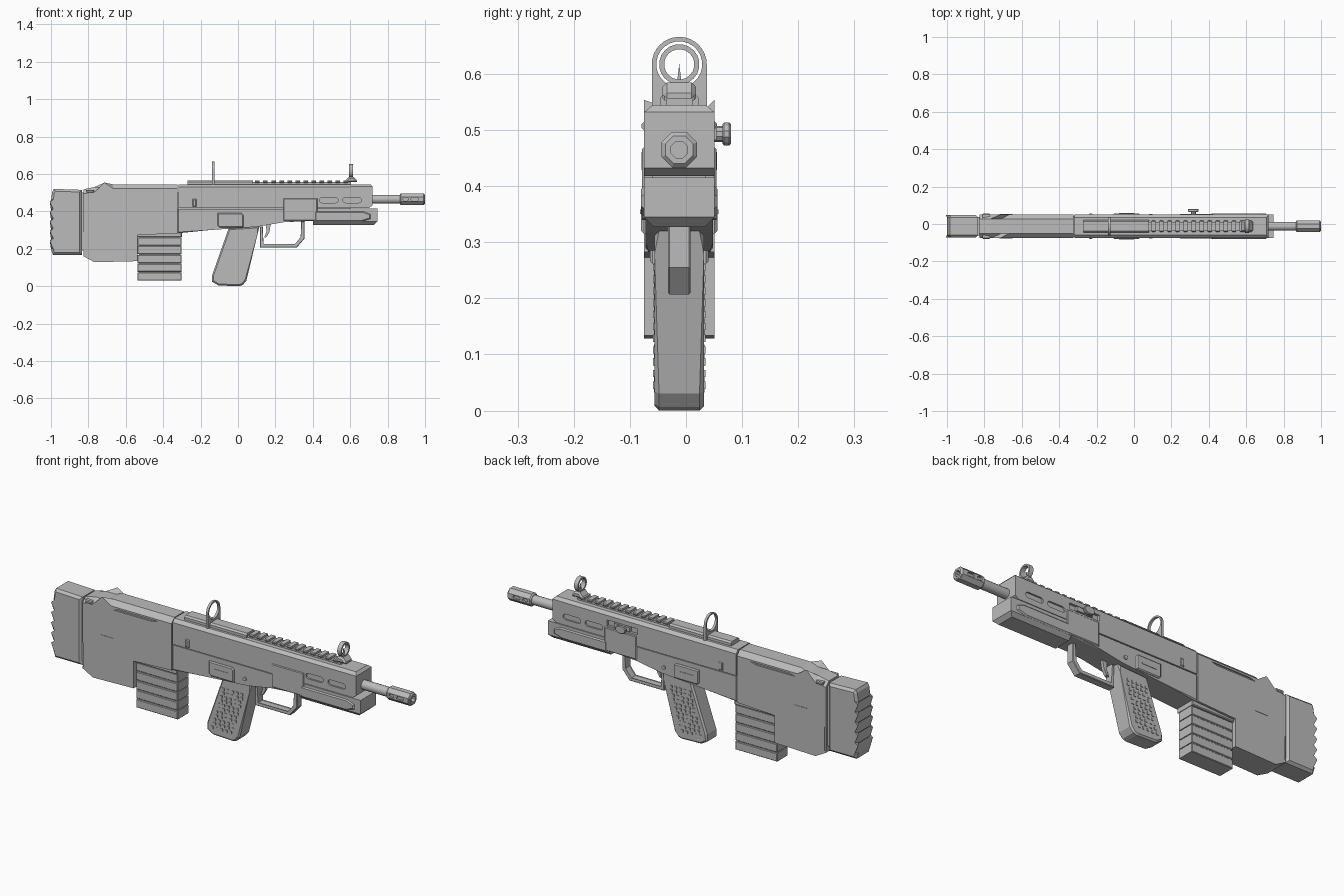
import bpy, bmesh, math

cube = bpy.data.objects.get("Cube")
if cube:
    bpy.data.objects.remove(cube)

CY = -0.012  # centre plane of the body

grey = bpy.data.materials.new("plain_grey")
grey.use_nodes = True
TONE = (0.5, 0.5, 0.5, 1)
grey.diffuse_color = TONE
grey.node_tree.nodes["Principled BSDF"].inputs["Base Color"].default_value = TONE


def finish(name, bm, smooth=False):
    bmesh.ops.recalc_face_normals(bm, faces=bm.faces)
    mesh = bpy.data.meshes.new(name)
    bm.to_mesh(mesh)
    bm.free()
    mesh.materials.append(grey)
    ob = bpy.data.objects.new(name, mesh)
    bpy.context.collection.objects.link(ob)
    if smooth:
        bpy.ops.object.select_all(action='DESELECT')
        ob.select_set(True)
        bpy.context.view_layer.objects.active = ob
        bpy.ops.object.shade_smooth_by_angle(angle=math.radians(35))
    return ob


def add_prism(bm, pts, lo, hi, axis='y', chamfer=0, where=lambda p: True):
    """Extrude a profile (x,z along y, or y,z along x) and chamfer its rim."""
    def place(p, t):
        return (p[0], t, p[1]) if axis == 'y' else (t, p[0], p[1])
    caps = [[bm.verts.new(place(p, t)) for p in pts] for t in (lo, hi)]
    n = len(pts)
    faces = [bm.faces.new(c) for c in caps]
    for i in range(n):
        j = (i + 1) % n
        bm.faces.new((caps[0][i], caps[0][j], caps[1][j], caps[1][i]))
    if chamfer:
        rim = [e for f in faces for e in f.edges
               if where((e.verts[0].co + e.verts[1].co) / 2)]
        bmesh.ops.bevel(bm, geom=rim, offset=chamfer, segments=1, affect='EDGES')


def slab(name, pts, half, chamfer=0.0, where=lambda p: True, y=CY):
    bm = bmesh.new()
    add_prism(bm, pts, y - half, y + half, 'y', chamfer, where)
    return finish(name, bm)


def rect(x0, x1, z0, z1):
    return [(x0, z0), (x1, z0), (x1, z1), (x0, z1)]


def ngon(u, v, r, n=8, squash=1):
    return [(u + r * math.cos(math.tau * (i + .5) / n),
             v + r * squash * math.sin(math.tau * (i + .5) / n)) for i in range(n)]


def capsule(x0, x1, z, r, n=6):
    arc = [math.pi * i / n - math.pi / 2 for i in range(n + 1)]
    return ([(x1 - r + r * math.cos(a), z + r * math.sin(a)) for a in arc] +
            [(x0 + r - r * math.cos(a), z - r * math.sin(a)) for a in arc])


def rod(name, x0, x1, r, n, z, chamfer=0, smooth=False):
    bm = bmesh.new()
    add_prism(bm, ngon(CY, z, r, n), x0, x1, 'x', chamfer)
    return finish(name, bm, smooth)


def cut(target, profiles, axis='y'):
    """Subtract prisms, each given as (profile, low, high)."""
    for pts, lo, hi in profiles:
        bm = bmesh.new()
        add_prism(bm, pts, lo, hi, axis)
        cutter = finish("cutter", bm)
        cutter.hide_render = True
        mod = target.modifiers.new("cut", 'BOOLEAN')
        mod.operation, mod.solver, mod.object = 'DIFFERENCE', 'EXACT', cutter
        bpy.context.view_layer.objects.active = target
        bpy.ops.object.modifier_apply(modifier=mod.name)
        bpy.data.objects.remove(cutter)


def both_sides(pts, inner):
    return [(pts, CY - 0.2, CY - inner), (pts, CY + inner, CY + 0.2)]


# Butt pad with a serrated rear
rear = []
for i in range(6):
    z = 0.20 + i * 0.052
    rear += [(-1.0, z), (-0.993, z + 0.045)]
slab("butt_pad", [(-0.835, 0.515), (-0.835, 0.168), (-0.99, 0.168)] + rear +
     [(-0.985, 0.52)], 0.06, 0.012)
slab("pad_joint", rect(-0.84, -0.82, 0.19, 0.5), 0.05)

# Stock
stock = slab("stock", [(-0.826, 0.16), (-0.767, 0.128), (-0.537, 0.134), (-0.537, 0.273),
                       (-0.323, 0.283), (-0.323, 0.545), (-0.67, 0.545), (-0.71, 0.53),
                       (-0.767, 0.53), (-0.826, 0.518)], 0.063, 0.024, lambda p: p.z > 0.515)
cut(stock, both_sides([(-0.65, 0.503), (-0.43, 0.503), (-0.40, 0.512), (-0.62, 0.512)], 0.056))
cut(stock, both_sides(rect(-0.826, -0.818, 0.17, 0.29), 0.058))
slab("stock_collar", [(-0.81, 0.515), (-0.81, 0.50), (-0.77, 0.50), (-0.77, 0.515)], 0.067, 0.004)
slab("stock_latch", rect(-0.72, -0.65, 0.355, 0.359), 0.065)

# Upper and lower receiver
upper = slab("upper_receiver", [(-0.318, 0.418), (0.70, 0.418), (0.72, 0.432), (0.72, 0.532),
                                (0.708, 0.545), (-0.318, 0.545)], 0.0625, 0.016,
             lambda p: p.z > 0.54)
cut(upper, both_sides(capsule(0.435, 0.535, 0.46, 0.014), 0.054))
cut(upper, both_sides(capsule(0.56, 0.66, 0.46, 0.014), 0.054))
cut(upper, [(rect(0.24, 0.41, 0.478, 0.508), CY + 0.05, 0.2)])
slab("lower_receiver", [(-0.323, 0.414), (0.42, 0.414), (0.42, 0.35), (0.243, 0.342),
                        (0.104, 0.318), (-0.15, 0.30), (-0.323, 0.283)], 0.0605, 0.006,
     lambda p: p.z < 0.35)
slab("receiver_core", rect(-0.33, 0.60, 0.36, 0.5), 0.048)
slab("side_latch", rect(-0.243, -0.222, 0.425, 0.465), 0.067, 0.004)
slab("trunnion_plate", rect(0.243, 0.425, 0.35, 0.47), 0.066, 0.004)
slab("grip_plate", [(-0.10, 0.315), (0.03, 0.315), (0.03, 0.38), (0.02, 0.39),
                    (-0.11, 0.39), (-0.11, 0.325)], 0.068, 0.005)
slab("plate_rib", rect(-0.08, 0.0, 0.35, 0.358), 0.07)

# Lower handguard with raised side panels
slab("lower_handguard", [(0.40, 0.327), (0.725, 0.327), (0.745, 0.345), (0.745, 0.415),
                         (0.40, 0.415)], 0.063, 0.018, lambda p: p.z < 0.33)
slab("handguard_panel", [(0.41, 0.345), (0.66, 0.345), (0.71, 0.36), (0.71, 0.385),
                         (0.67, 0.40), (0.41, 0.40)], 0.0685, 0.006)

# Top rail
slab("rail_cover", rect(-0.27, 0.08, 0.54, 0.566), 0.034, 0.008, lambda p: p.z > 0.56)
slab("rail_base", rect(0.08, 0.605, 0.54, 0.556), 0.024)
bm = bmesh.new()
for i in range(12):
    x = 0.092 + i * 0.043
    add_prism(bm, rect(x, x + 0.024, 0.553, 0.566), CY - 0.03, CY + 0.03, 'y', 0.004)
finish("rail_teeth", bm)

# Rear sight: arched plate with a round opening
arch = [(CY + 0.049 * math.cos(math.pi * i / 16), 0.617 + 0.049 * math.sin(math.pi * i / 16))
        for i in range(17)]
bm = bmesh.new()
add_prism(bm, arch + [(CY - 0.049, 0.535), (CY + 0.049, 0.535)], -0.138, -0.126, 'x')
rear_sight = finish("rear_sight", bm)
cut(rear_sight, [(ngon(CY, 0.617, 0.041, 24), -0.2, 0)], 'x')

# Front sight: foot, hood and post
slab("front_sight_foot", [(0.575, 0.556), (0.635, 0.556), (0.635, 0.566), (0.618, 0.585),
                          (0.592, 0.585), (0.575, 0.566)], 0.03, 0.008)
bm = bmesh.new()
add_prism(bm, ngon(CY, 0.617, 0.036, 20), 0.594, 0.616, 'x')
hood = finish("front_sight_hood", bm)
cut(hood, [(ngon(CY, 0.617, 0.027, 20), 0.5, 0.7)], 'x')
bm = bmesh.new()
add_prism(bm, [(CY - 0.004, 0.585), (CY + 0.004, 0.585), (CY, 0.618)], 0.602, 0.608, 'x')
finish("front_sight_post", bm)

# Barrel and vented muzzle
rod("barrel", 0.70, 0.87, 0.024, 16, 0.465, smooth=True)
muzzle = rod("muzzle_brake", 0.865, 0.998, 0.034, 8, 0.465, 0.006)
cut(muzzle, [(ngon(CY, 0.465, 0.016), 0.94, 1.1)], 'x')
for x0, x1 in ((0.882, 0.91), (0.925, 0.965)):
    cut(muzzle, both_sides(capsule(x0, x1, 0.465, 0.009), 0.022))
rod("muzzle_tip", 0.975, 1.0, 0.031, 8, 0.465, 0.004).location.x = 0
cut(bpy.data.objects["muzzle_tip"], [(ngon(CY, 0.465, 0.016), 0.9, 1.1)], 'x')

# Charging handle on the left side
bm = bmesh.new()
add_prism(bm, ngon(0.317, 0.493, 0.014, 10), 0.03, 0.068)
add_prism(bm, ngon(0.317, 0.493, 0.03, 12, 0.7), 0.065, 0.08, 'y', 0.003)
add_prism(bm, rect(0.28, 0.37, 0.482, 0.504), 0.03, 0.054)
finish("charging_handle", bm)

# Magazine: core with stacked ribs and a base
slab("magazine_core", rect(-0.53, -0.307, 0.04, 0.30), 0.041)
bm = bmesh.new()
for i in range(5):
    z = 0.03 + i * 0.047
    add_prism(bm, rect(-0.537, -0.302, z, z + 0.043), CY - 0.045, CY + 0.045, 'y', 0.003)
finish("magazine_ribs", bm)
slab("magazine_well", rect(-0.54, -0.30, 0.262, 0.29), 0.052, 0.004)

# Grip with studded sides
slab("grip", [(-0.05, 0.31), (0.115, 0.32), (0.105, 0.28), (0.045, 0.03), (0.025, 0.006),
              (0.005, 0.0), (-0.105, 0.004), (-0.14, 0.025), (-0.138, 0.06)], 0.044, 0.008)
bm = bmesh.new()
for side in (-1, 1):
    for row in range(11):
        for col in range(5):
            z = 0.045 + row * 0.021
            x = -0.105 + row * 0.0062 + col * 0.026 + 0.006 * (row % 2)
            face = CY + side * 0.043
            tip = CY + side * 0.047
            add_prism(bm, ngon(x, z, 0.009, 4), min(face, tip), max(face, tip))
finish("grip_studs", bm)

# Trigger and guard
slab("trigger_guard", [(0.118, 0.32), (0.118, 0.207), (0.315, 0.207), (0.356, 0.255),
                       (0.356, 0.345), (0.338, 0.345), (0.338, 0.262), (0.306, 0.222),
                       (0.133, 0.222), (0.133, 0.32)], 0.02, 0.003)
slab("trigger", [(0.15, 0.33), (0.175, 0.33), (0.168, 0.29), (0.152, 0.262), (0.14, 0.26),
                 (0.152, 0.29)], 0.008)
slab("selector_pins", ngon(0.09, 0.35, 0.01, 10), 0.066)
